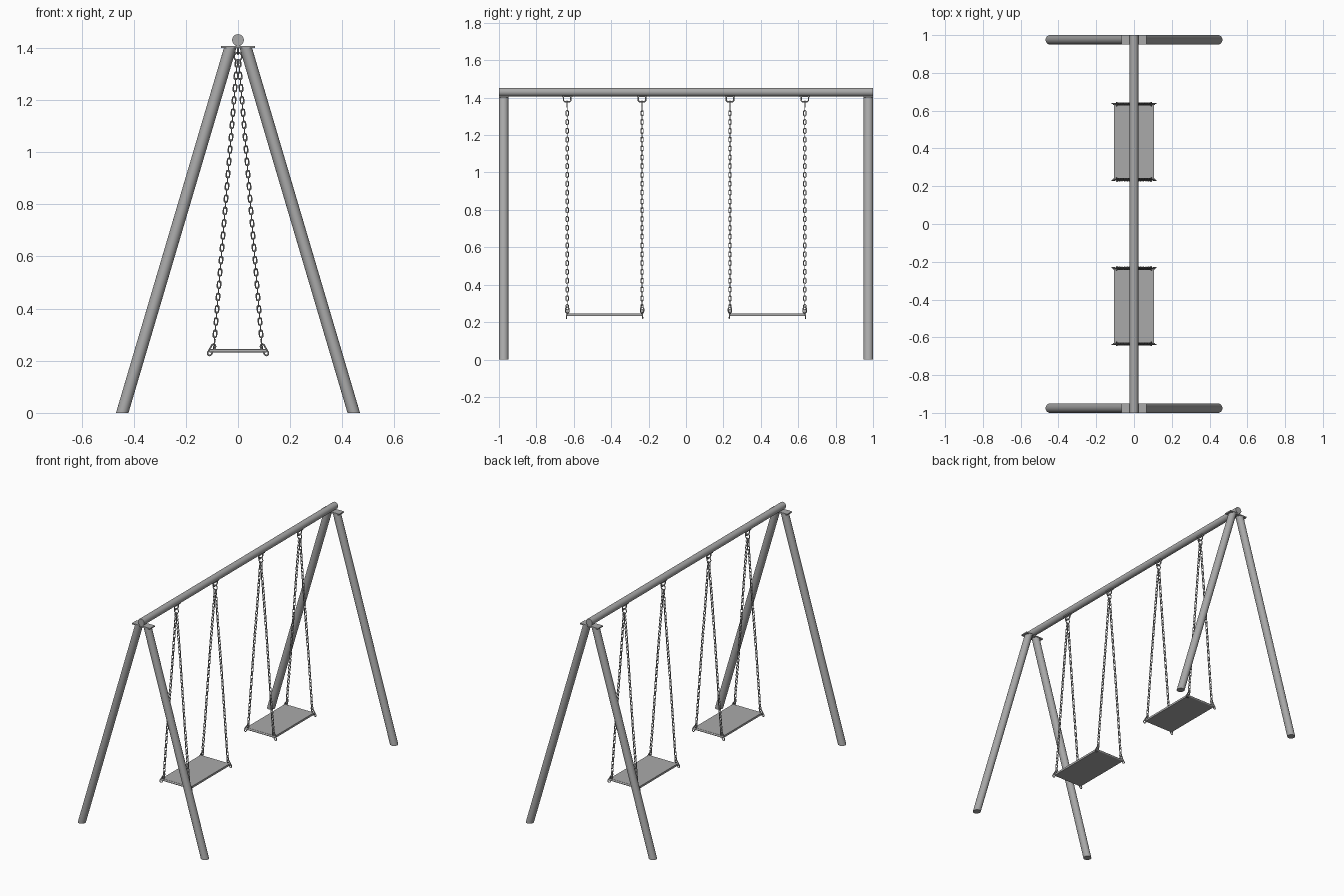
import bpy, bmesh, math
from mathutils import Vector

if "Cube" in bpy.data.objects:
    bpy.data.objects.remove(bpy.data.objects["Cube"])

steel = bpy.data.materials.new("steel grey")
steel.diffuse_color = (0.4, 0.4, 0.4, 1)
steel.use_nodes = True
steel.node_tree.nodes["Principled BSDF"].inputs["Base Color"].default_value = steel.diffuse_color

Y = Vector((0, 1, 0))


def finish(name, bm):
    bmesh.ops.recalc_face_normals(bm, faces=bm.faces)
    me = bpy.data.meshes.new(name)
    bm.to_mesh(me)
    bm.free()
    ob = bpy.data.objects.new(name, me)
    me.materials.append(steel)
    bpy.context.collection.objects.link(ob)
    bpy.context.view_layer.objects.active = ob
    ob.select_set(True)
    bpy.ops.object.shade_smooth_by_angle(angle=math.radians(40))
    ob.select_set(False)
    return ob


def tube(bm, pts, r, normal, closed=True, sides=6):
    """Round wire along a planar path; normal is the plane's normal."""
    n, rings = len(pts), []
    for i, p in enumerate(pts):
        a = pts[i - 1] if closed or i else p
        b = pts[(i + 1) % n] if closed or i < n - 1 else p
        side = (b - a).normalized().cross(normal)
        rings.append([bm.verts.new(p + r * (math.cos(k * math.tau / sides) * side
                     + math.sin(k * math.tau / sides) * normal)) for k in range(sides)])
    for i in range(n if closed else n - 1):
        A, B = rings[i], rings[(i + 1) % n]
        for k in range(sides):
            bm.faces.new((A[k], A[(k + 1) % sides], B[(k + 1) % sides], B[k]))
    if not closed:
        bm.faces.new(rings[0])
        bm.faces.new(rings[-1])


def link(bm, a, b, half, u, r):
    """Oval link from a to b, with half width along u."""
    d = (b - a).normalized()
    ends = ((b - d * half, 0), (a + d * half, math.pi))
    pts = [c + half * (math.cos(t + s) * u + math.sin(t + s) * d)
           for c, s in ends for t in [j * math.pi / 6 for j in range(7)]]
    tube(bm, pts, r, d.cross(u).normalized())


def box(bm, lo, hi):
    lo, hi = Vector(lo), Vector(hi)
    res = bmesh.ops.create_cube(bm, size=1)
    for v in res["verts"]:
        v.co = (lo + hi) / 2 + v.co * (hi - lo)


# top beam
bm = bmesh.new()
tube(bm, [Vector((0, -1, 1.43)), Vector((0, 1, 1.43))], 0.0225, Vector((1, 0, 0)), False, 32)
finish("top_beam", bm)

# splayed legs, cut level at ground and top, with a plate over each pair
for sy, end in ((-1, "front"), (1, "back")):
    for sx, hand in ((-1, "left"), (1, "right")):
        bm = bmesh.new()
        rings = []
        for x, z in ((0.444, 0), (0.03, 1.4)):
            rings.append([bm.verts.new((sx * x + 0.024 * math.cos(k * math.tau / 32),
                          sy * 0.975 + 0.025 * math.sin(k * math.tau / 32), z)) for k in range(32)])
        for k in range(32):
            j = (k + 1) % 32
            bm.faces.new((rings[0][k], rings[0][j], rings[1][j], rings[1][k]))
        for ring in rings:
            bm.faces.new(ring)
        finish(f"{end}_{hand}_leg", bm)
    bm = bmesh.new()
    box(bm, (-0.065, sy * 0.975 - 0.025, 1.4), (0.065, sy * 0.975 + 0.025, 1.408))
    finish(f"{end}_leg_plate", bm)

X = Vector((1, 0, 0))
for sy, end in ((-1, "front"), (1, "back")):
    # seat board with end bars
    bm = bmesh.new()
    y0, y1 = sorted((sy * 0.235, sy * 0.635))
    box(bm, (-0.105, y0, 0.232), (0.105, y1, 0.245))
    finish(f"{end}_seat", bm)
    bm = bmesh.new()
    for y in (y0, y1):
        tube(bm, [Vector((-0.11, y, 0.238)), Vector((0.11, y, 0.238))], 0.006, Y, False, 12)
    finish(f"{end}_seat_bars", bm)

    for y in (y0, y1):
        # staple and ring hanging under the beam
        bm = bmesh.new()
        box(bm, (-0.01, y - 0.027, 1.404), (0.01, y + 0.027, 1.41))
        tube(bm, [Vector((0, y + a, z)) for a, z in
                  ((-0.02, 1.406), (-0.02, 1.385), (-0.012, 1.377), (0.012, 1.377),
                   (0.02, 1.385), (0.02, 1.406))], 0.004, X, False, 8)
        link(bm, Vector((0, y, 1.35)), Vector((0, y, 1.383)), 0.0145, X, 0.003)
        finish(f"{end}_hanger", bm)

        for sx in (-1, 1):
            # chain of alternating links
            bm = bmesh.new()
            top, low = Vector((sx * 0.003, y, 1.352)), Vector((sx * 0.091, y, 0.268))
            count = 46
            step = (low - top) / count
            d = step.normalized()
            for i in range(count):
                u = Y if i % 2 else d.cross(Y)
                c = top + step * (i + 0.5)
                link(bm, c - d * 0.0145, c + d * 0.0145, 0.0065, u, 0.0024)
            # shackles at the seat corner
            out = 0.004 if y in (max(y0, y1),) else -0.004
            link(bm, Vector((sx * 0.088, y, 0.28)), Vector((sx * 0.094, y, 0.248)), 0.009, Y, 0.003)
            a, b = Vector((sx * 0.09, y, 0.262)), Vector((sx * 0.113, y + out, 0.221))
            link(bm, a, b, 0.008, (b - a).cross(Y).normalized(), 0.003)
            finish(f"{end}_chain", bm)
